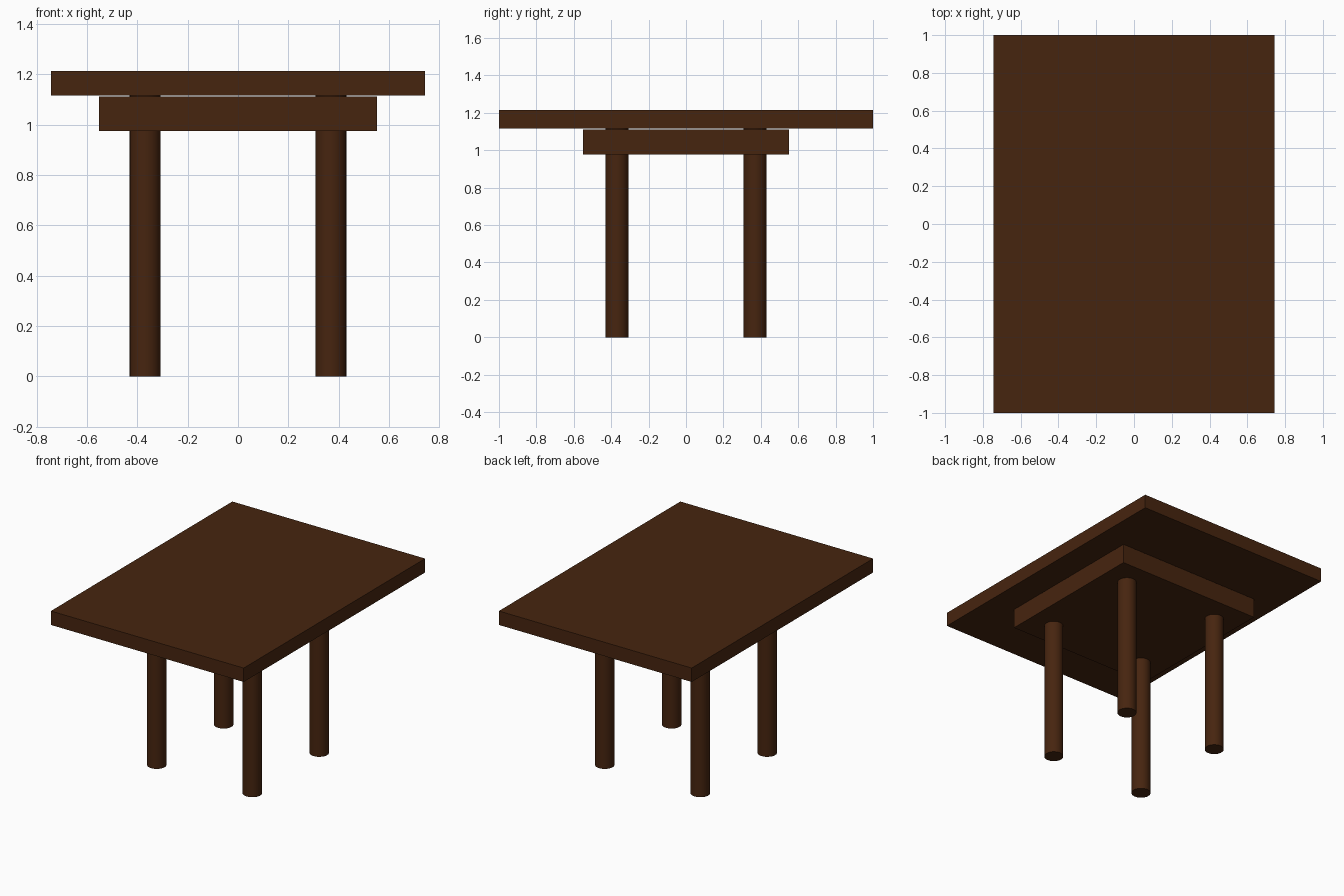
import bpy

if "Cube" in bpy.data.objects:
    bpy.data.objects.remove(bpy.data.objects["Cube"])

wood = bpy.data.materials.new("dark brown wood")
wood.diffuse_color = (0.062, 0.018, 0.0048, 1)
wood.use_nodes = True
wood.node_tree.nodes["Principled BSDF"].inputs["Base Color"].default_value = wood.diffuse_color


def box(name, half_x, half_y, z0, z1):
    bpy.ops.mesh.primitive_cube_add(size=1, location=(0, 0, (z0 + z1) / 2))
    ob = bpy.context.object
    ob.name = name
    ob.scale = (half_x * 2, half_y * 2, z1 - z0)
    bpy.ops.object.transform_apply(location=False, rotation=False, scale=True)
    ob.data.materials.append(wood)
    return ob


# Table top and the solid block beneath it (thin gap between them)
box("table_top", 0.744, 1.0, 1.117, 1.214)
box("support_block", 0.552, 0.552, 0.976, 1.112)

# Four round legs, passing through the block up to the top
for y, end in ((-0.369, "front"), (0.369, "back")):
    for x, side in ((-0.369, "left"), (0.369, "right")):
        bpy.ops.mesh.primitive_cylinder_add(
            vertices=32, radius=0.0615, depth=1.118, location=(x, y, 0.559))
        leg = bpy.context.object
        leg.name = f"{end}_{side}_leg"
        leg.data.materials.append(wood)
        bpy.ops.object.shade_smooth_by_angle()
